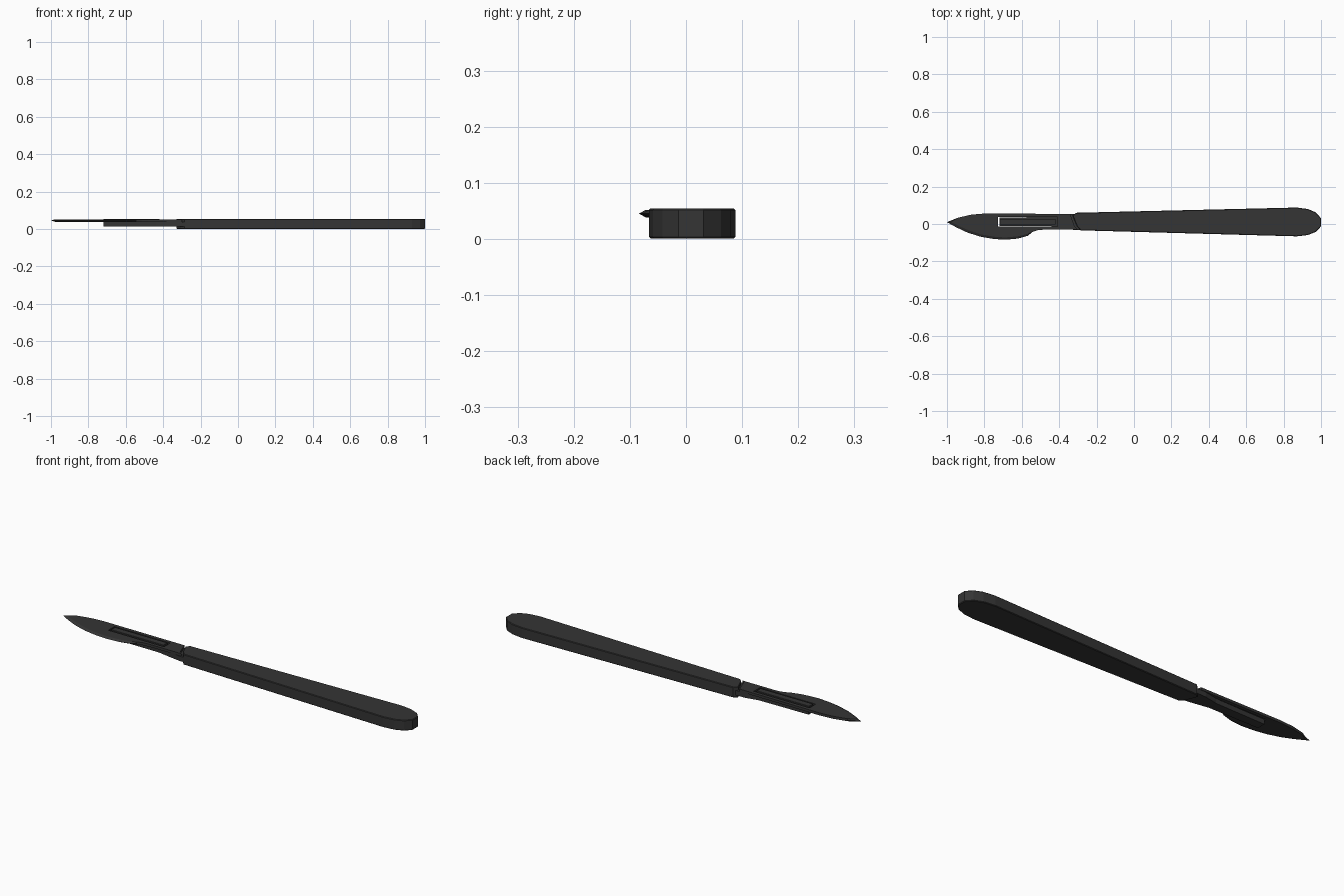
import bpy, bmesh

if "Cube" in bpy.data.objects:
    bpy.data.objects.remove(bpy.data.objects["Cube"])


def rings_object(name, rings, bevel=0.0):
    """Loft a stack of (outline, z) rings and cap both ends."""
    bm = bmesh.new()
    loops = [[bm.verts.new((x, y, z)) for x, y in pts] for pts, z in rings]
    n = len(loops[0])
    for lo, hi in zip(loops, loops[1:]):
        for i in range(n):
            j = (i + 1) % n
            bm.faces.new((lo[i], lo[j], hi[j], hi[i]))
    caps = [bm.faces.new(list(reversed(loops[0]))), bm.faces.new(loops[-1])]
    bmesh.ops.recalc_face_normals(bm, faces=bm.faces[:])
    if bevel:
        rim = list({e for f in caps for e in f.edges})
        bmesh.ops.bevel(bm, geom=rim, offset=bevel, segments=1,
                        affect='EDGES', clamp_overlap=True)
    mesh = bpy.data.meshes.new(name)
    bm.to_mesh(mesh)
    bm.free()
    obj = bpy.data.objects.new(name, mesh)
    bpy.context.collection.objects.link(obj)
    obj.data.materials.append(steel)
    return obj


def prism(name, outline, z0, z1, bevel=0.0):
    return rings_object(name, [(outline, z0), (outline, z1)], bevel)


def rect(x0, x1, y0, y1):
    return [(x0, y0), (x1, y0), (x1, y1), (x0, y1)]


steel = bpy.data.materials.new("dark_steel")
steel.diffuse_color = (0.035, 0.035, 0.035, 1)
steel.use_nodes = True
steel.node_tree.nodes["Principled BSDF"].inputs["Base Color"].default_value = steel.diffuse_color

# Handle: widening bar with a faceted round end and slanted front
handle = prism("handle", [
    (-0.285, -0.034), (0.87, -0.066), (0.93, -0.059), (0.972, -0.042),
    (1.0, -0.013), (1.0, 0.031), (0.972, 0.062), (0.93, 0.08), (0.87, 0.088),
    (-0.31, 0.060), (-0.328, 0.045), (-0.305, -0.012)], 0.001, 0.055, 0.003)

# Tang: slim neck under the blade, flaring into the handle
tang = prism("tang", [
    (-0.72, -0.010), (-0.44, -0.012), (-0.37, -0.024), (-0.31, -0.033),
    (-0.27, -0.033), (-0.27, 0.055), (-0.37, 0.052), (-0.44, 0.038),
    (-0.72, 0.034)], 0.014, 0.0385)

# Raised rib of the tang, which sits inside the blade slot
rib = prism("tang_rib", rect(-0.718, -0.42, -0.004, 0.028), 0.036, 0.054, 0.001)

# Blade: flat plate, ground to a sharp edge along the curved belly
edge = [(-1.0, 0.010), (-0.95, -0.018), (-0.89, -0.046), (-0.82, -0.068),
        (-0.75, -0.080), (-0.69, -0.084), (-0.62, -0.078), (-0.565, -0.062)]
ground = [(-0.978, 0.011), (-0.944, -0.007), (-0.884, -0.034), (-0.816, -0.056),
          (-0.748, -0.068), (-0.69, -0.072), (-0.622, -0.066), (-0.565, -0.052)]
back = [(-0.545, -0.043), (-0.515, -0.033), (-0.48, -0.030), (-0.30, -0.030),
        (-0.318, -0.012), (-0.342, 0.054), (-0.80, 0.056), (-0.87, 0.050),
        (-0.94, 0.034)]
blade = rings_object("blade", [(ground + back, 0.039), (edge + back, 0.0455),
                               (ground + back, 0.052)])

# Long slot cut through the blade around the rib
cutter = prism("slot_cutter", rect(-0.727, -0.41, -0.013, 0.037), 0.02, 0.08)
cutter.hide_render = True
cut = blade.modifiers.new("slot", 'BOOLEAN')
cut.operation = 'DIFFERENCE'
cut.solver = 'EXACT'
cut.object = cutter
bpy.context.view_layer.objects.active = blade
bpy.ops.object.modifier_apply(modifier=cut.name)
bpy.data.objects.remove(cutter)
